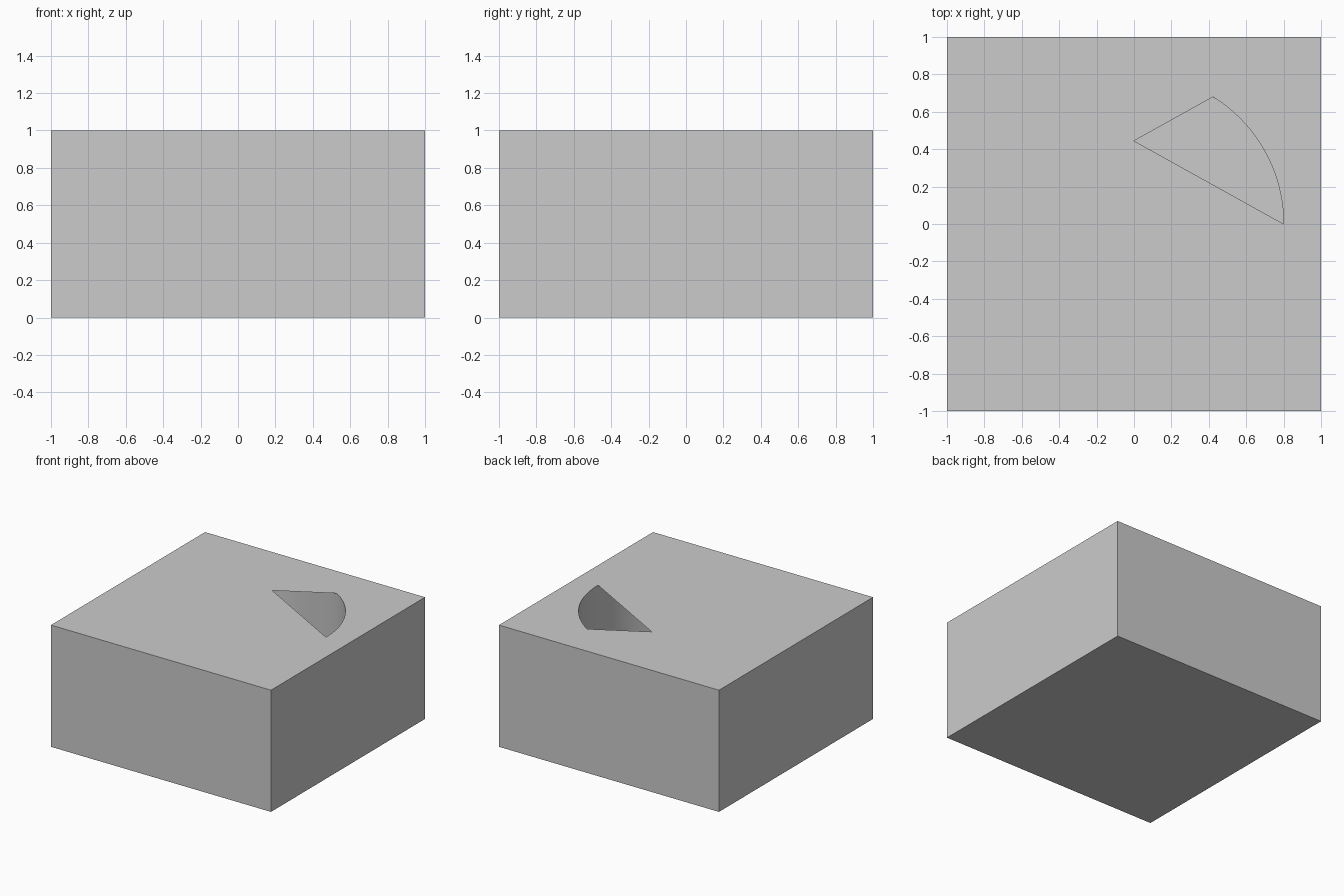
import bpy, bmesh, math

if "Cube" in bpy.data.objects:
    bpy.data.objects.remove(bpy.data.objects["Cube"])

R, FLOOR, TOP, N = 0.8, 0.2, 1.0, 128


def make_object(name, bm):
    mesh = bpy.data.meshes.new(name)
    bm.to_mesh(mesh)
    bm.free()
    obj = bpy.data.objects.new(name, mesh)
    bpy.context.collection.objects.link(obj)
    return obj


def circle_point(a):
    return (R * math.cos(a), R * math.sin(a))


def add_loop(bm, points, z):
    verts = [bm.verts.new((x, y, z)) for x, y in points]
    return verts, [bm.edges.new((verts[i - 1], verts[i])) for i in range(len(verts))]


# Block: square sides and base, with a thin flat top pierced by the opening
bm = bmesh.new()
square = [(-1, -1), (1, -1), (1, 1), (-1, 1)]
low, _ = add_loop(bm, square, 0)
high, rim = add_loop(bm, square, TOP)
bm.faces.new(low[::-1])
for i in range(4):
    bm.faces.new((low[i - 1], low[i], high[i], high[i - 1]))

# Opening: two straight edges from corner-to-rim lines, closed by the cavity arc
t = 2 * R * 1.8 / (1.8 ** 2 + 1)
end = (-R + 1.8 * t, t)
end_angle = math.atan2(end[1], end[0])
steps = int(end_angle / (2 * math.pi / N))
arc = [circle_point(2 * math.pi * i / N) for i in range(steps + 1)]
_, opening = add_loop(bm, [(0, R / 1.8)] + arc + [end], TOP)
bmesh.ops.triangle_fill(bm, edges=rim + opening, use_beauty=True, normal=(0, 0, 1))
make_object("block", bm)

# Cavity: round well under the top, facing inward
bm = bmesh.new()
ring = [circle_point(2 * math.pi * i / N) for i in range(N)]
floor, _ = add_loop(bm, ring, FLOOR)
lip, _ = add_loop(bm, ring, TOP)
bm.faces.new(floor)
for i in range(N):
    wall = bm.faces.new((floor[i], floor[i - 1], lip[i - 1], lip[i]))
    wall.smooth = True
for e in bm.edges:
    if len(e.link_faces) == 2 and e.calc_face_angle() > 0.5:
        e.smooth = False
make_object("round_cavity", bm)
